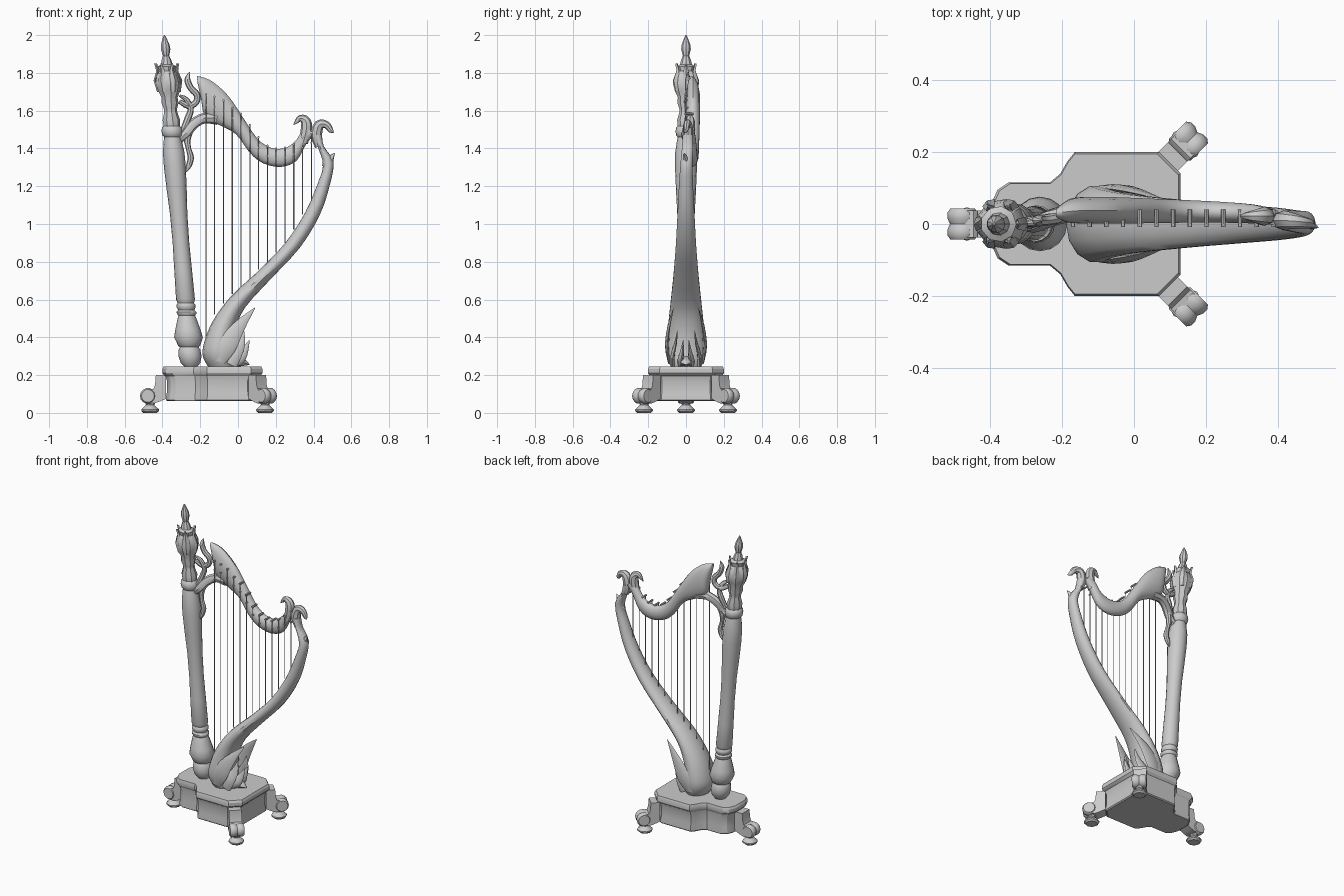
import bpy, bmesh, math
from mathutils import Vector


def loft(name, rings, angle=40):
    """Skin a list of equal-length vertex rings and cap both ends."""
    bm = bmesh.new()
    vr = [[bm.verts.new(p) for p in r] for r in rings]
    n = len(vr[0])
    for a, b in zip(vr, vr[1:]):
        for i in range(n):
            bm.faces.new((a[i], a[(i + 1) % n], b[(i + 1) % n], b[i]))
    bm.faces.new(vr[0])
    bm.faces.new(vr[-1])
    bmesh.ops.recalc_face_normals(bm, faces=bm.faces)
    me = bpy.data.meshes.new(name)
    bm.to_mesh(me)
    bm.free()
    ob = bpy.data.objects.new(name, me)
    bpy.context.collection.objects.link(ob)
    bpy.ops.object.select_all(action='DESELECT')
    ob.select_set(True)
    bpy.context.view_layer.objects.active = ob
    bpy.ops.object.shade_smooth_by_angle(angle=math.radians(angle))
    return ob


def spline(pts, n=3):
    """Catmull-Rom points of any dimension."""
    out = []
    for i in range(len(pts) - 1):
        quad = zip(pts[max(i - 1, 0)], pts[i], pts[i + 1], pts[min(i + 2, len(pts) - 1)])
        quad = list(quad)
        for k in range(n):
            t = k / n
            out.append([0.5 * (2 * b + (c - a) * t + (2 * a - 5 * b + 4 * c - d) * t * t
                               + (3 * b - a - 3 * c + d) * t ** 3) for a, b, c, d in quad])
    return out + [list(pts[-1])]


def circle(n):
    return [(math.cos(2 * math.pi * i / n), math.sin(2 * math.pi * i / n)) for i in range(n)]


def lathe(name, prof, sides, place=lambda r, c, s, h: (r * c, r * s, h), angle=40):
    return loft(name, [[place(r, c, s, h) for c, s in circle(sides)] for r, h in prof], angle)


def beam(name, sections, sides=14):
    """Sections: left x,z, right x,z, half depth, y centre."""
    rings = []
    for lx, lz, rx, rz, d, y in spline(sections):
        rings.append([((lx + rx) / 2 + (rx - lx) / 2 * c, y + d * s,
                       (lz + rz) / 2 + (rz - lz) / 2 * c) for c, s in circle(sides)])
    return loft(name, rings)


def ribbon(name, pts, depth=0.7, sides=8):
    """Tapered limb along x,y,z,radius points."""
    p = spline(pts)
    rings = []
    for i, (x, y, z, r) in enumerate(p):
        a, b = p[max(i - 1, 0)], p[min(i + 1, len(p) - 1)]
        t = Vector((b[0] - a[0], b[2] - a[2])).normalized()
        r = max(r, 0.002)
        rings.append([(x - t.y * r * c, y + depth * r * s, z + t.x * r * c)
                      for c, s in circle(sides)])
    return loft(name, rings)


# Plinth: stepped moulding over a waisted outline
half = [(0.13, 0.14), (0.07, 0.2), (-0.165, 0.2), (-0.185, 0.175), (-0.205, 0.14),
        (-0.235, 0.115), (-0.35, 0.115), (-0.38, 0.095), (-0.4, 0.05)]
outline = half + [(x, -y) for x, y in reversed(half)]
levels = [(0.062, 0.9), (0.068, 0.93), (0.08, 0.93), (0.11, 0.91), (0.17, 0.91), (0.195, 0.94),
          (0.2, 0.97), (0.21, 1.0), (0.232, 1.0), (0.245, 0.975)]
loft("plinth", [[(-0.135 + (x + 0.135) * s, y * s, z) for x, y in outline] for z, s in levels], 25)

# Three scroll legs with turned feet
bracket = [(-0.085, 0.2), (-0.03, 0.2), (-0.026, 0.15), (-0.018, 0.128), (0.005, 0.125),
           (0.012, 0.06), (-0.02, 0.05), (-0.05, 0.06), (-0.085, 0.075)]
scroll = [(0.015, -0.043), (0.034, -0.043), (0.042, -0.032), (0.042, -0.015), (0.035, 0),
          (0.042, 0.015), (0.042, 0.032), (0.034, 0.043), (0.015, 0.043)]
foot = [(0.036, 0), (0.047, 0.01), (0.047, 0.018), (0.032, 0.032), (0.022, 0.042), (0.03, 0.06)]
for tag, fx, fy, ang in (("left", -0.465, 0, 180), ("back", 0.143, 0.222, 45), ("front", 0.143, -0.222, -45)):
    parts = [
        loft("leg_bracket_" + tag, [[(u, w, z) for u, z in bracket] for w in (-0.038, 0.038)]),
        lathe("leg_scroll_" + tag, scroll, 14, lambda r, c, s, h: (0.012 + r * c, h, 0.09 + r * s)),
        lathe("foot_" + tag, foot, 8)]
    for ob in parts:
        ob.location = (fx, fy, 0)
        ob.rotation_euler.z = math.radians(ang)


# Leaning turned column with capital and finial
def lean(r, c, s, z):
    return (-0.25 - 0.08 * (z - 0.25) + r * c, r * s, z)


shaft = [(0.035, 0.245), (0.052, 0.265), (0.061, 0.3), (0.057, 0.335), (0.05, 0.348), (0.058, 0.355),
         (0.064, 0.37), (0.076, 0.4), (0.067, 0.44), (0.05, 0.5), (0.044, 0.515), (0.052, 0.525),
         (0.052, 0.535), (0.043, 0.545), (0.05, 0.558), (0.05, 0.572), (0.043, 0.582), (0.05, 0.6),
         (0.047, 0.75), (0.044, 0.9), (0.046, 1.05), (0.053, 1.18), (0.058, 1.3), (0.057, 1.38),
         (0.048, 1.44), (0.044, 1.46), (0.052, 1.468), (0.056, 1.49), (0.052, 1.51), (0.042, 1.52)]
lathe("column", shaft, 16, lean)
capital = [(0.044, 1.515), (0.048, 1.55), (0.036, 1.59), (0.036, 1.61), (0.046, 1.64), (0.044, 1.67),
           (0.06, 1.705), (0.07, 1.745), (0.062, 1.785), (0.044, 1.81), (0.05, 1.835),
           (0.032, 1.845), (0.026, 1.87), (0.017, 1.89), (0.026, 1.925), (0.023, 1.95),
           (0.012, 1.98), (0.003, 2.0)]
lathe("capital", capital, 9, lean, 30)
for i in range(6):
    a = i * math.pi / 3
    co, si = math.cos(a), math.sin(a)
    rings = []
    for out, z, w in ((0.055, 1.70, 0.012), (0.068, 1.76, 0.02), (0.05, 1.81, 0.014), (0.058, 1.85, 0.002)):
        rings.append([(-0.25 - 0.08 * (z - 0.25) + (out + e * 0.008) * co - f * w * si,
                       (out + e * 0.008) * si + f * w * co, z) for e, f in circle(4)])
    loft("capital_leaf_%d" % i, rings)

# Curved soundbox, swelling at the foot
beam("soundbox", [
    (-0.155, 0.24, -0.02, 0.24, 0.08, 0), (-0.183, 0.29, -0.02, 0.28, 0.1, 0),
    (-0.185, 0.35, -0.025, 0.35, 0.108, 0), (-0.14, 0.475, -0.012, 0.445, 0.097, 0),
    (-0.04, 0.615, 0.037, 0.557, 0.083, 0), (0.106, 0.75, 0.17, 0.705, 0.068, 0),
    (0.25, 0.90, 0.328, 0.875, 0.055, 0), (0.355, 1.06, 0.434, 1.05, 0.046, 0),
    (0.42, 1.21, 0.487, 1.21, 0.038, 0), (0.45, 1.31, 0.505, 1.33, 0.033, 0.003),
    (0.425, 1.4, 0.455, 1.41, 0.03, 0.008), (0.395, 1.47, 0.445, 1.47, 0.028, 0.01)])
ribbon("soundbox_spur", [(0.47, 0, 1.30, 0.028), (0.485, 0, 1.34, 0.022), (0.512, -0.01, 1.375, 0.002)])
ribbon("soundbox_curl", [(0.43, 0.01, 1.41, 0.022), (0.415, 0.01, 1.47, 0.03), (0.43, 0.01, 1.525, 0.027),
                         (0.468, 0.005, 1.525, 0.02), (0.492, 0, 1.495, 0.014), (0.508, -0.01, 1.485, 0.002)], 0.9)

# Swept neck, bulging to the back
beam("neck", [
    (-0.217, 1.783, -0.215, 1.75, 0.012, 0.03), (-0.18, 1.775, -0.195, 1.66, 0.03, 0.035),
    (-0.13, 1.75, -0.175, 1.57, 0.037, 0.038), (-0.053, 1.68, -0.095, 1.522, 0.038, 0.038),
    (0.026, 1.565, -0.01, 1.475, 0.036, 0.037), (0.10, 1.455, 0.06, 1.38, 0.034, 0.036),
    (0.17, 1.405, 0.13, 1.323, 0.032, 0.035), (0.24, 1.40, 0.225, 1.302, 0.03, 0.033),
    (0.295, 1.43, 0.31, 1.335, 0.028, 0.03), (0.328, 1.475, 0.365, 1.43, 0.026, 0.026),
    (0.355, 1.52, 0.41, 1.47, 0.022, 0.02)])
ribbon("neck_curl", [(0.345, 0.022, 1.43, 0.025), (0.362, 0.022, 1.5, 0.03), (0.358, 0.022, 1.545, 0.027),
                     (0.33, 0.022, 1.56, 0.018), (0.308, 0.022, 1.54, 0.01), (0.295, 0.022, 1.525, 0.002)], 0.9)
ribbon("neck_arm", [(-0.11, 0.035, 1.56, 0.035), (-0.18, 0.03, 1.56, 0.028), (-0.235, 0.015, 1.53, 0.028),
                    (-0.275, 0, 1.48, 0.026), (-0.32, 0, 1.44, 0.02)], 0.9)

# Scrolling leaf ornament between column and neck
ribbon("ornament_upper", [(-0.255, 0.01, 1.805, 0.002), (-0.268, 0.01, 1.765, 0.016), (-0.25, 0.01, 1.72, 0.017),
                          (-0.218, 0.015, 1.685, 0.018), (-0.222, 0.015, 1.645, 0.017),
                          (-0.262, 0.01, 1.625, 0.017), (-0.31, 0, 1.65, 0.012)], 0.9)
ribbon("ornament_middle", [(-0.31, 0, 1.68, 0.006), (-0.275, 0.005, 1.66, 0.014), (-0.25, 0.01, 1.61, 0.016),
                           (-0.265, 0.01, 1.56, 0.018), (-0.29, 0, 1.5, 0.015)], 0.9)
ribbon("ornament_tail", [(-0.25, 0.01, 1.51, 0.02), (-0.268, 0.005, 1.45, 0.018), (-0.262, 0, 1.4, 0.014),
                         (-0.25, 0, 1.35, 0.017), (-0.262, 0, 1.305, 0.014), (-0.275, 0, 1.275, 0.002)], 0.9)

# Acanthus leaves around the foot of the soundbox
for side, tag in ((1, "back"), (-1, "front")):
    ribbon("leaf_large_" + tag, [(-0.1, side * 0.09, 0.27, 0.03), (-0.06, side * 0.1, 0.35, 0.05),
                                 (0, side * 0.092, 0.45, 0.035), (0.09, side * 0.065, 0.557, 0.002)], 0.22)
    ribbon("leaf_medium_" + tag, [(-0.04, side * 0.07, 0.255, 0.035), (-0.015, side * 0.07, 0.31, 0.036),
                                  (0.015, side * 0.055, 0.37, 0.024), (0.03, side * 0.045, 0.44, 0.002)], 0.3)
    ribbon("leaf_small_" + tag, [(-0.03, side * 0.03, 0.265, 0.03), (0.01, side * 0.028, 0.29, 0.03),
                                 (0.035, side * 0.02, 0.33, 0.02), (0.06, side * 0.015, 0.385, 0.002)], 0.5)
ribbon("leaf_foot", [(-0.06, 0, 0.275, 0.03), (0, 0, 0.27, 0.025), (0.035, 0, 0.265, 0.016), (0.06, 0, 0.255, 0.002)], 1.6)

# Strings and tuning pins
tops = [1.69, 1.68, 1.66, 1.62, 1.59, 1.53, 1.465, 1.42, 1.405, 1.41, 1.43, 1.465, 1.49]
bottoms = [0.36, 0.52, 0.58, 0.63, 0.67, 0.71, 0.76, 0.8, 0.85, 0.9, 0.97, 1.05, 1.12]
for i, (zt, zb) in enumerate(zip(tops, bottoms)):
    x = -0.17 + 0.0465 * i
    lathe("string_%d" % i, [(0.0028, zb), (0.0028, zt)], 6,
          lambda r, c, s, h: (x + r * c, -0.002 + r * s, h))
    lathe("tuning_pin_%d" % i, [(0.006, -0.008), (0.006, 0.04)], 8,
          lambda r, c, s, h: (x + r * c, h, zt - 0.006 + r * s))
    lathe("lower_pin_%d" % i, [(0.005, -0.008), (0.005, 0.03)], 6,
          lambda r, c, s, h: (x + r * c, h, zt - 0.06 + r * s))
